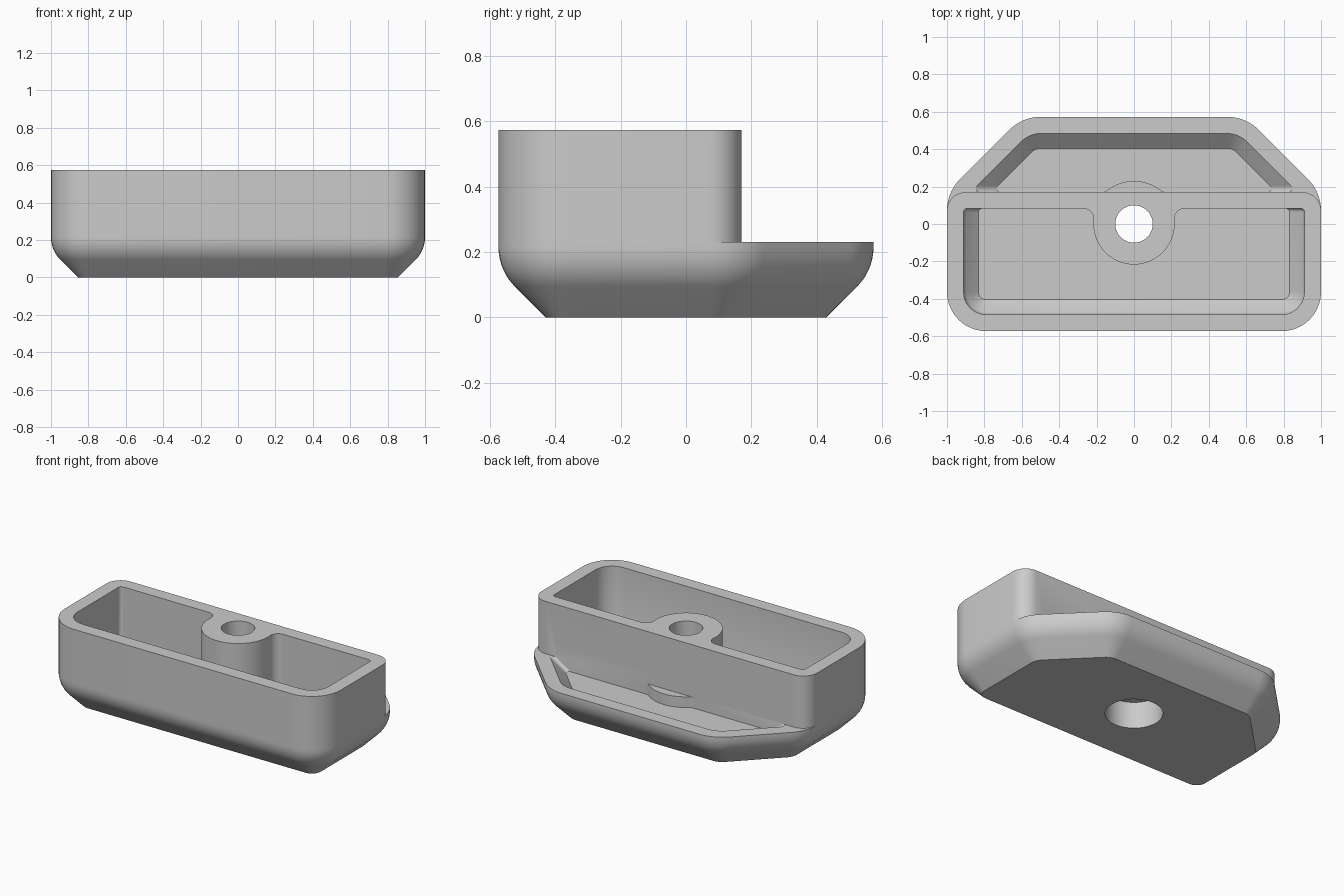
import bpy, bmesh, math
from mathutils import Vector

if "Cube" in bpy.data.objects:
    bpy.data.objects.remove(bpy.data.objects["Cube"])

ARC = 10
ROUND_Z = 0.215   # height where the rounded side becomes vertical
ROUND_R = 0.17    # radius of that rounding
LEDGE = 0.23      # rim height of the low rear part
TOP = 0.573
WALL = 0.089
FLOOR = 0.16
grey = bpy.data.materials.new("plain grey")
grey.diffuse_color = (0.6, 0.6, 0.6, 1)
grey.use_nodes = True
grey.node_tree.nodes["Principled BSDF"].inputs["Base Color"].default_value = grey.diffuse_color


def outline(corners, radii, insets):
    """Rounded counter-clockwise polygon; edge i (corner i to i+1) moves in by insets[i]."""
    n = len(corners)
    pts = [Vector(c) for c in corners]
    dirs = [(pts[(i + 1) % n] - pts[i]).normalized() for i in range(n)]
    base = [pts[i] + Vector((-dirs[i].y, dirs[i].x)) * insets[i] for i in range(n)]
    result = []
    for i in range(n):
        d0, d1 = dirs[i - 1], dirs[i]
        cross = d0.x * d1.y - d0.y * d1.x
        gap = base[i] - base[i - 1]
        corner = base[i - 1] + d0 * ((gap.x * d1.y - gap.y * d1.x) / cross)
        turn = math.atan2(cross, d0.dot(d1))
        r = max(radii[i] - max(insets[i - 1], insets[i]), 0.02)
        start = corner - d0 * r * math.tan(turn / 2)
        centre = start + Vector((-d0.y, d0.x)) * r
        a0 = math.atan2(start.y - centre.y, start.x - centre.x)
        for k in range(ARC + 1):
            a = a0 + turn * k / ARC
            result.append((centre.x + r * math.cos(a), centre.y + r * math.sin(a)))
    return result


def loft(name, rings):
    """Closed solid through (outline, z) rings listed from bottom to top."""
    bm = bmesh.new()
    loops = [[bm.verts.new((x, y, z)) for x, y in ring] for ring, z in rings]
    n = len(loops[0])
    for low, high in zip(loops, loops[1:]):
        for i in range(n):
            j = (i + 1) % n
            bm.faces.new((low[i], low[j], high[j], high[i]))
    bm.faces.new(loops[0][::-1])
    bm.faces.new(loops[-1])
    bmesh.ops.recalc_face_normals(bm, faces=bm.faces)
    mesh = bpy.data.meshes.new(name)
    bm.to_mesh(mesh)
    bm.free()
    mesh.materials.append(grey)
    obj = bpy.data.objects.new(name, mesh)
    bpy.context.collection.objects.link(obj)
    return obj


def cylinder(name, r, z0, z1):
    ring = [(r * math.cos(math.tau * k / 48), r * math.sin(math.tau * k / 48)) for k in range(48)]
    return loft(name, [(ring, z0), (ring, z1)])


def combine(target, other, operation):
    mod = target.modifiers.new(operation, 'BOOLEAN')
    mod.operation, mod.solver, mod.object = operation, 'EXACT', other
    bpy.context.view_layer.objects.active = target
    bpy.ops.object.modifier_apply(modifier=mod.name)
    bpy.data.objects.remove(other)


def curved_side():
    """(inset, z) side profile: 45 degree slope, then a round up to vertical."""
    side = [(.145, 0)]
    for k in range(ARC, -1, -1):
        a = math.radians(45) * k / ARC
        side.append((ROUND_R * (1 - math.cos(a)), ROUND_Z - ROUND_R * math.sin(a)))
    return side + [(0, LEDGE)]


def boss_profile(R, line_y, back_y, facing):
    """Half-round collar with fillets where it meets the wall at line_y."""
    f = 0.055
    cy = line_y + facing * f
    cx = math.sqrt((R + f) ** 2 - cy ** 2)
    right = [(cx, back_y)]
    a0 = -facing * math.pi / 2
    a1 = math.atan2(-cy, -cx)
    a1 += 2 * math.pi * round((a0 - a1) / (2 * math.pi))
    for k in range(ARC + 1):
        a = a0 + (a1 - a0) * k / ARC
        right.append((cx + f * math.cos(a), cy + f * math.sin(a)))
    t = math.atan2(cy, cx)
    end = facing * math.pi / 2
    for k in range(1, 17):
        a = t + (end - t) * k / 16
        right.append((R * math.cos(a), R * math.sin(a)))
    return right + [(-x, y) for x, y in right[-2::-1]]


# Base tray with sloped underside
base_pts = [(-1, -.573), (1, -.573), (1, .17), (.597, .573), (-.597, .573), (-1, .17)]
base_r = [.21, .21, .24, .24, .24, .24]
tray = loft("holder_body", [(outline(base_pts, base_r, [d] * 6), z) for d, z in curved_side()])

# Tall box above the tray
box_pts = [(-1, -.573), (1, -.573), (1, .17), (-1, .17)]
box = loft("tall_box", [(outline(box_pts, [.21, .21, .1, .1], [0] * 4), z) for z in (LEDGE, TOP)])
combine(tray, box, 'UNION')

# Main cavity, with a sloped edge around its floor
cav_pts = [(-1, -.573), (1, -.573), (1, .083), (-1, .083)]
inner = [(.168, FLOOR), (.102, .22), (.093, .232), (WALL, .25)]
cavity = loft("cavity_cutter", [(outline(cav_pts, [.21, .21, .02, .02], [d, d, 0, d]), z)
                                for d, z in inner + [(WALL, .7)]])
combine(tray, cavity, 'DIFFERENCE')

# Shallow pocket behind the box
pocket_pts = [(-1, .17), (1, .17), (.597, .573), (-.597, .573)]
pocket = loft("pocket_cutter", [(outline(pocket_pts, [.02, .02, .24, .24], [0, d, d, d]), z)
                                for d, z in [(.168, FLOOR), (WALL, LEDGE), (WALL, .3)]])
combine(tray, pocket, 'DIFFERENCE')

# Screw boss: tall half in the cavity, low half in the pocket
front = boss_profile(.217, .083, .13, -1)
combine(tray, loft("front_boss", [(front, z) for z in (.04, TOP)]), 'UNION')
rear = boss_profile(.23, .17, .12, 1)
combine(tray, loft("rear_boss", [(rear, z) for z in (.04, LEDGE)]), 'UNION')

# Through hole with a wide counterbore underneath
combine(tray, cylinder("hole_cutter", .1, -.1, .8), 'DIFFERENCE')
combine(tray, cylinder("counterbore_cutter", .172, -.1, .176), 'DIFFERENCE')

# Smooth the rounds, keep the rims sharp
bpy.ops.object.select_all(action='DESELECT')
tray.select_set(True)
bpy.context.view_layer.objects.active = tray
bpy.ops.object.shade_smooth_by_angle(angle=math.radians(30))
